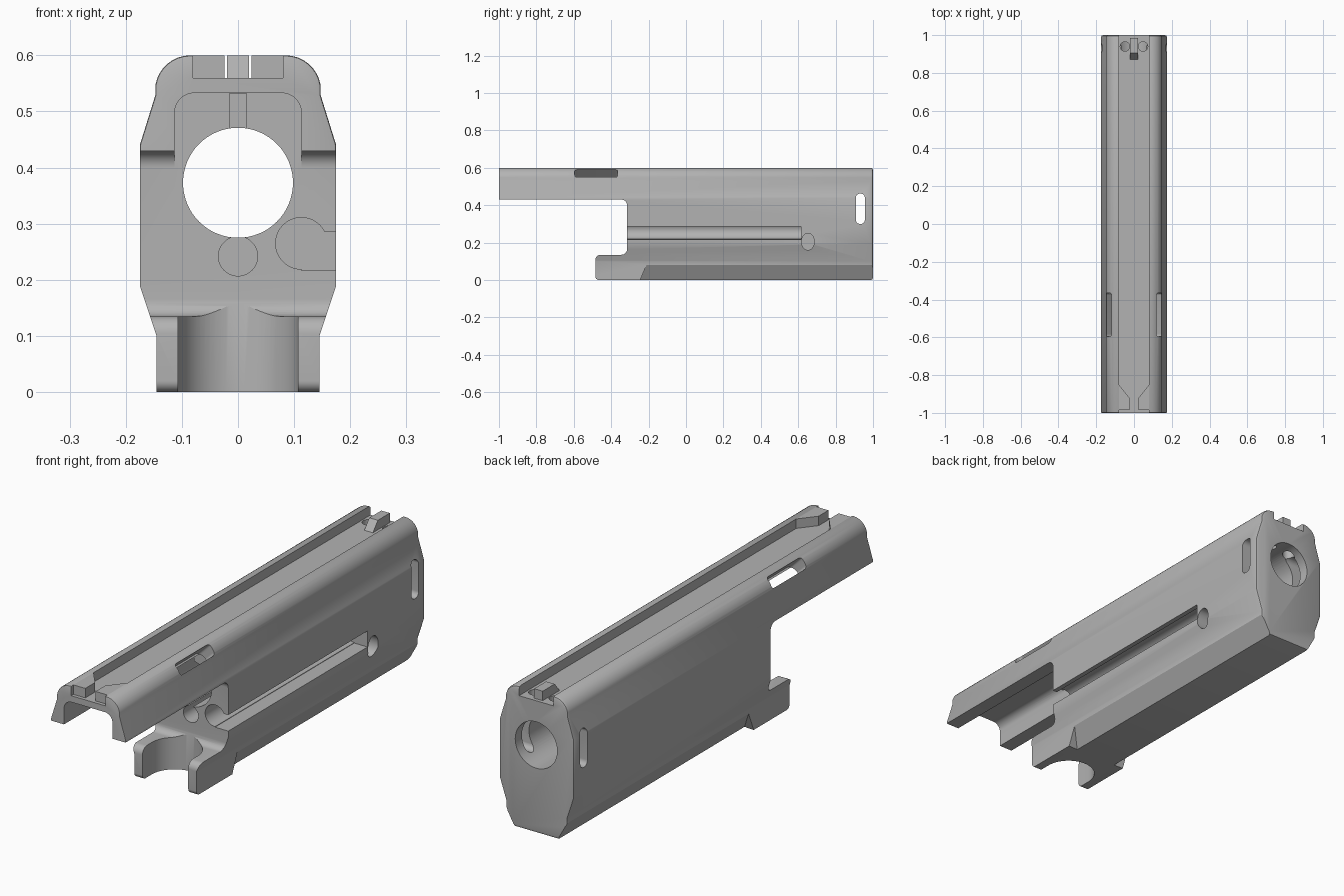
import bpy, bmesh, math
from mathutils import Vector

old = bpy.data.objects.get("Cube")
if old:
    bpy.data.objects.remove(old, do_unlink=True)

grey = bpy.data.materials.new("matte_grey")
grey.use_nodes = True
grey.diffuse_color = (0.45, 0.45, 0.45, 1)
grey.node_tree.nodes["Principled BSDF"].inputs["Base Color"].default_value = (0.45, 0.45, 0.45, 1)


def prism(name, pts, start, end, axis="y"):
    """Extrude a 2D outline along an axis: y uses (x, z), x uses (y, z), z uses (x, y)."""
    place = {"y": lambda a, b, t: (a, t, b),
             "x": lambda a, b, t: (t, a, b),
             "z": lambda a, b, t: (a, b, t)}[axis]
    bm = bmesh.new()
    rings = [[bm.verts.new(place(a, b, t)) for a, b in pts] for t in (start, end)]
    n = len(pts)
    bm.faces.new(rings[0])
    bm.faces.new(rings[1][::-1])
    for i in range(n):
        j = (i + 1) % n
        bm.faces.new((rings[0][j], rings[0][i], rings[1][i], rings[1][j]))
    bmesh.ops.recalc_face_normals(bm, faces=bm.faces)
    mesh = bpy.data.meshes.new(name)
    bm.to_mesh(mesh)
    bm.free()
    mesh.materials.append(grey)
    obj = bpy.data.objects.new(name, mesh)
    bpy.context.collection.objects.link(obj)
    return obj


def arc(cx, cy, r, a0, a1, n=8):
    return [(cx + r * math.cos(math.radians(a0 + (a1 - a0) * i / n)),
             cy + r * math.sin(math.radians(a0 + (a1 - a0) * i / n))) for i in range(n + 1)]


def circle(cx, cy, r, n=48):
    return arc(cx, cy, r, 0, 360, n)[:-1]


def rect(a0, a1, b0, b1):
    return [(a0, b0), (a1, b0), (a1, b1), (a0, b1)]


def rounded(a0, a1, b0, b1, r):
    return (arc(a1 - r, b1 - r, r, 0, 90) + arc(a0 + r, b1 - r, r, 90, 180)
            + arc(a0 + r, b0 + r, r, 180, 270) + arc(a1 - r, b0 + r, r, 270, 360))


def mirrored(half):
    return half + [(-x, z) for x, z in reversed(half)]


def boolean(target, tool, operation="DIFFERENCE"):
    tool.hide_render = True
    mod = target.modifiers.new("cut", "BOOLEAN")
    mod.operation, mod.solver, mod.object = operation, "EXACT", tool
    bpy.context.view_layer.objects.active = target
    bpy.ops.object.modifier_apply(modifier=mod.name)
    bpy.data.objects.remove(tool, do_unlink=True)


# Outer shell with a bevelled rear cap
outline = mirrored([(0.145, 0), (0.145, 0.10), (0.175, 0.19), (0.175, 0.44), (0.147, 0.53)]
                   + arc(0.085, 0.537, 0.063, 10, 90))
body = prism("main_body", outline, -1, 1)
bm = bmesh.new()
bm.from_mesh(body.data)
rim = [e for e in bm.edges if all(abs(v.co.y) > 0.999 for v in e.verts)
       and e.verts[0].co.y * e.verts[1].co.y > 0]
for width, sign in ((0.012, 1), (0.004, -1)):
    edges = [e for e in rim if e.is_valid and e.verts[0].co.y * sign > 0]
    bmesh.ops.bevel(bm, geom=edges, offset=width, segments=2, affect="EDGES", profile=0.5)
bm.to_mesh(body.data)
bm.free()

# Open front below the overhang, leaving the lower lug
side = ([(-1.1, 0.43)] + arc(-0.345, 0.40, 0.03, 90, 0) + arc(-0.345, 0.165, 0.03, 0, -90)
        + arc(-0.455, 0.105, 0.03, 90, 180) + arc(-0.465, 0.02, 0.02, 180, 270)
        + [(-0.465, -0.1), (-1.1, -0.1)])
boolean(body, prism("front_opening", side, -0.3, 0.3, "x"))

# Channel under the overhang
channel = mirrored([(0.113, 0.3)] + arc(0.078, 0.498, 0.035, 0, 90))
boolean(body, prism("channel", channel, -1.1, -0.315))
boolean(body, prism("channel_notch", rect(-0.015, 0.015, 0.42, 0.532), -0.4, 0.0))

# Bevelled lower edges behind the lug, with slanted starts
for s in (-1, 1):
    tool = prism("lower_bevel", [(s * 0.146, 0.083), (s * 0.097, -0.005), (s * 0.2, -0.02), (s * 0.2, 0.083)],
                 -0.25, 1.1)
    for v in tool.data.vertices:
        if v.co.y < 0 and v.co.z > 0.05:
            v.co.y += 0.04
    boolean(body, tool)

# Saddle between the two arms of the lug
saddle = [(0.107, -0.6)] + arc(0, -0.423, 0.107, 0, 180, 32) + [(-0.107, -0.6)]
boolean(body, prism("saddle", saddle, -0.1, 0.18, "z"))

# Bore, rod hole and the side rail slot
boolean(body, prism("bore", circle(0, 0.373, 0.098, 64), -0.5, 1.1))
boolean(body, prism("rod_hole", circle(0, 0.242, 0.035), -0.5, 0.7))
boolean(body, prism("rail_tube", circle(0.113, 0.265, 0.046), -0.5, 0.615))
boolean(body, prism("rail_slot", rect(0.113, 0.3, 0.217, 0.285), -0.5, 0.615))
hole = [(0.652 + a * 0.034, 0.205 + b * 0.045) for a, b in circle(0, 0, 1, 32)]
boolean(body, prism("side_hole", hole, 0.08, 0.3, "x"))

# Upright slots through both sides near the rear
boolean(body, prism("side_vents", rounded(0.908, 0.956, 0.30, 0.462, 0.022), -0.3, 0.3, "x"))

# Slanted windows through the shoulders
for s in (-1, 1):
    tool = prism("shoulder_window", rounded(-0.595, -0.365, -0.024, 0.024, 0.012), -0.06, 0.08, "x")
    for v in tool.data.vertices:
        d, w = v.co.x, v.co.z
        v.co = Vector((s * (0.127 + (d - w) * 0.707), v.co.y, 0.564 + (d + w) * 0.707))
    if s < 0:
        tool.data.flip_normals()
    boolean(body, tool)

# Sighting groove along the top and two drilled holes
boolean(body, prism("top_groove", rect(-0.08, 0.08, 0.56, 0.7), -1.1, 1.1))
for s in (-1, 1):
    boolean(body, prism("top_hole", circle(s * 0.048, 0.94, 0.025, 32), 0.44, 0.7, "z"))

# Notched sight: two ears tapering out to the groove walls
for s, label in ((1, "left"), (-1, "right")):
    prism(label + "_sight_ear", [(s * 0.024, -0.985), (s * 0.08, -0.985), (s * 0.08, -0.85), (s * 0.024, -0.92)],
          0.558, 0.6, "z")

# Ramped sight post at the far end
prism("sight_post", [(0.87, 0.558), (0.985, 0.558), (0.985, 0.6), (0.905, 0.6)], -0.02, 0.02, "x")

# Smooth the rounded areas, keep hard edges
for obj in bpy.context.scene.objects:
    obj.select_set(obj.type == "MESH" and grey.name in obj.data.materials)
bpy.context.view_layer.objects.active = body
bpy.ops.object.shade_smooth_by_angle(angle=math.radians(25))
